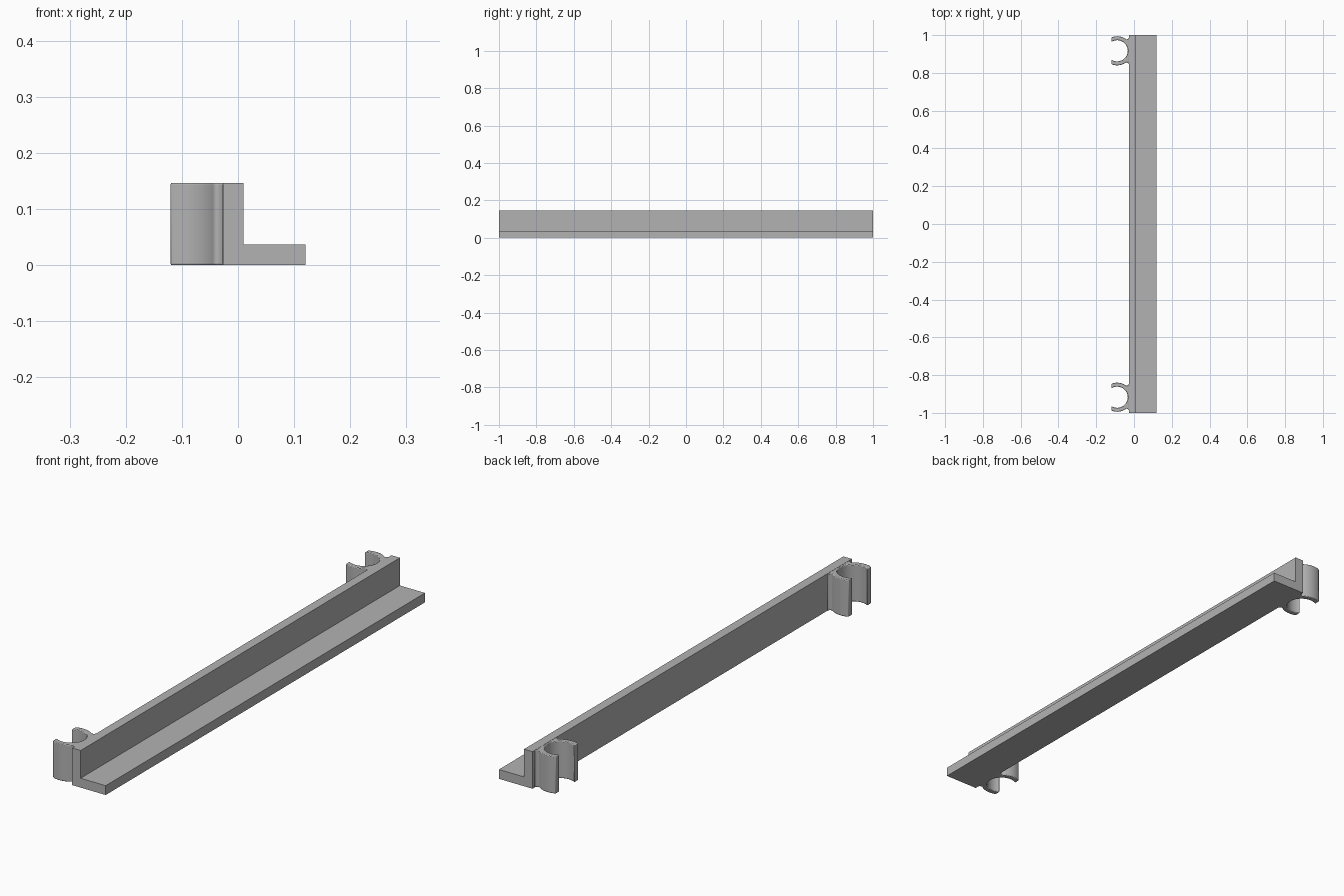
import bpy, bmesh
from math import sin, cos, acos, radians

if "Cube" in bpy.data.objects:
    bpy.data.objects.remove(bpy.data.objects["Cube"])

grey = bpy.data.materials.new("plain grey")
grey.use_nodes = True
colour = (0.45, 0.45, 0.45, 1)
grey.diffuse_color = colour
grey.node_tree.nodes["Principled BSDF"].inputs["Base Color"].default_value = colour

HEIGHT = 0.147
WALL_BACK = -0.027


def extrude(name, outline, offset):
    """Close an outline into a face and extrude it into a solid."""
    bm = bmesh.new()
    face = bm.faces.new([bm.verts.new(p) for p in outline])
    ext = bmesh.ops.extrude_face_region(bm, geom=[face])
    moved = [g for g in ext["geom"] if isinstance(g, bmesh.types.BMVert)]
    bmesh.ops.translate(bm, vec=offset, verts=moved)
    bmesh.ops.recalc_face_normals(bm, faces=bm.faces)
    mesh = bpy.data.meshes.new(name)
    bm.to_mesh(mesh)
    bm.free()
    obj = bpy.data.objects.new(name, mesh)
    bpy.context.collection.objects.link(obj)
    mesh.materials.append(grey)
    return obj


# L-shaped rail running the whole length
section = [(WALL_BACK, 0), (0.12, 0), (0.12, 0.037),
           (0.01, 0.037), (0.01, HEIGHT), (WALL_BACK, HEIGHT)]
extrude("angle_rail", [(x, -1, z) for x, z in section], (0, 2, 0))

# Open round clips, with a neck flaring into the wall
CX, R_OUT, R_IN, TIP = -0.089, 0.077, 0.056, -0.12


def arc(radius, start, end, steps):
    return [(CX + radius * cos(start + (end - start) * i / steps),
             radius * sin(start + (end - start) * i / steps))
            for i in range(steps + 1)]


tip_out = acos((TIP - CX) / R_OUT)
tip_in = acos((TIP - CX) / R_IN)
upper = arc(R_OUT, tip_out, radians(52), 20)
neck = [(-0.037, 0.061), (-0.032, 0.064), (WALL_BACK + 0.001, 0.071)]
half = upper + neck
bore = arc(R_IN, -tip_in, tip_in, 48)
clip_outline = half + [(x, -y) for x, y in reversed(half)] + bore

for side, name in ((-1, "front_clip"), (1, "back_clip")):
    clip = extrude(name, [(x, y + side * 0.917, 0) for x, y in clip_outline],
                   (0, 0, HEIGHT))
    # Softened rims
    bevel = clip.modifiers.new("rim", "BEVEL")
    bevel.width = 0.004
    bevel.segments = 2
    bevel.limit_method = "ANGLE"
    bevel.angle_limit = radians(50)
    bpy.ops.object.select_all(action="DESELECT")
    clip.select_set(True)
    bpy.context.view_layer.objects.active = clip
    bpy.ops.object.shade_smooth_by_angle(angle=radians(50))
